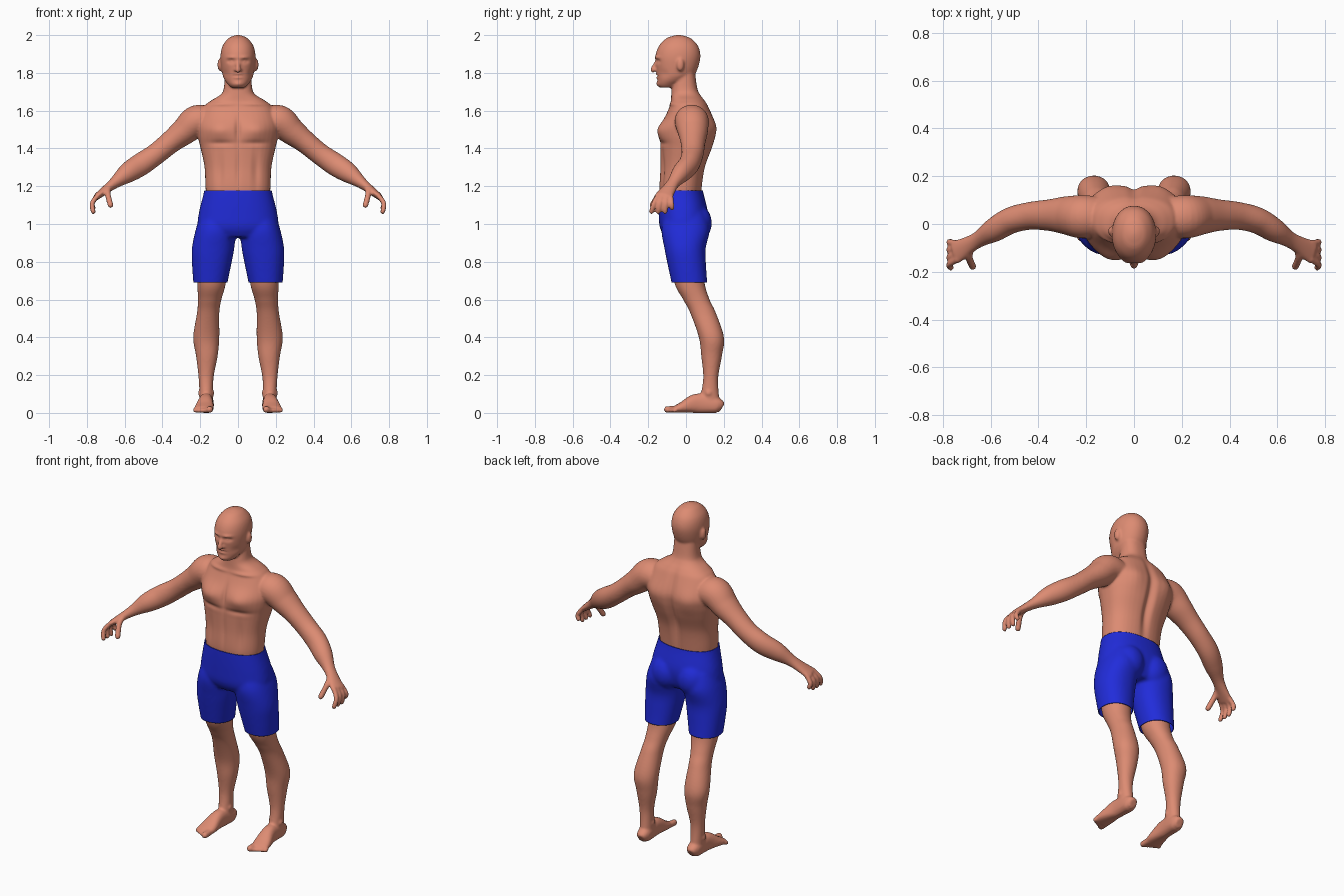
import bpy, bmesh, math
from mathutils import Vector, Matrix

if "Cube" in bpy.data.objects:
    bpy.data.objects.remove(bpy.data.objects["Cube"])

SEG = 40
X, Y = (1, 0, 0), (0, 1, 0)


def spline(rows, k=7):
    """Catmull-Rom interpolation of equal-length number rows."""
    out = []
    n = len(rows)
    for i in range(n - 1):
        p = [rows[max(i - 1, 0)], rows[i], rows[i + 1], rows[min(i + 2, n - 1)]]
        for j in range(k):
            t = j / k
            out.append([b + 0.5 * t * (c - a + t * (2*a - 5*b + 4*c - d + t * (3*(b - c) + d - a)))
                        for a, b, c, d in zip(*p)])
    return out + [list(rows[-1])]


def skin(bm, rings, power):
    """Closed skin over (centre, u, v) superellipse rings."""
    e = 2 / power
    loops = []
    for c, u, v in rings:
        loop = []
        for i in range(SEG):
            a = math.tau * i / SEG
            ca, sa = math.cos(a), math.sin(a)
            loop.append(bm.verts.new(c + u * math.copysign(abs(ca)**e, ca)
                                     + v * math.copysign(abs(sa)**e, sa)))
        loops.append(loop)
    for A, B in zip(loops, loops[1:]):
        for i in range(SEG):
            j = (i + 1) % SEG
            bm.faces.new((A[i], A[j], B[j], B[i]))
    bm.faces.new(loops[0][::-1])
    bm.faces.new(loops[-1])


def stack(bm, rows, power=2.2):
    """Horizontal sections: z, half width, front y, back y and optional x centre."""
    skin(bm, [(Vector((sum(x), (f + b) / 2, z)), Vector((w, 0, 0)), Vector((0, (b - f) / 2, 0)))
              for z, w, f, b, *x in spline(rows)], power)


def tube(bm, rows, ref=Y, power=2.0):
    """Sections along a path: x, y, z, radius towards ref, other radius."""
    rows = spline(rows)
    ref, rings = Vector(ref), []
    for i, r in enumerate(rows):
        t = (Vector(rows[min(i + 1, len(rows) - 1)][:3]) - Vector(rows[max(i - 1, 0)][:3])).normalized()
        u = (ref - t * ref.dot(t)).normalized()
        rings.append((Vector(r[:3]), u * r[3], t.cross(u) * r[4]))
    skin(bm, rings, power)


def ball(bm, c, r):
    bmesh.ops.create_uvsphere(bm, u_segments=24, v_segments=14, radius=1,
                              matrix=Matrix.Translation(c) @ Matrix.Diagonal((*r, 1)))


def digit(bm, pts, r, ref=Y):
    tube(bm, [(*p, r, r) for p in pts], ref)
    ball(bm, pts[-1], (r, r, r))


def mirror(bm):
    d = bmesh.ops.duplicate(bm, geom=bm.verts[:] + bm.edges[:] + bm.faces[:])
    bmesh.ops.scale(bm, vec=(-1, 1, 1), verts=[g for g in d["geom"] if isinstance(g, bmesh.types.BMVert)])


def fuse(bm, name, voxel, smooth, colour):
    """Merge overlapping volumes into one smooth surface."""
    bmesh.ops.recalc_face_normals(bm, faces=bm.faces[:])
    me = bpy.data.meshes.new(name)
    bm.to_mesh(me)
    bm.free()
    ob = bpy.data.objects.new(name, me)
    bpy.context.collection.objects.link(ob)
    m = ob.modifiers.new("fuse", 'REMESH')
    m.mode, m.voxel_size = 'VOXEL', voxel
    m = ob.modifiers.new("soften", 'SMOOTH')
    m.factor, m.iterations = 0.5, smooth
    new = bpy.data.meshes.new_from_object(ob.evaluated_get(bpy.context.evaluated_depsgraph_get()))
    ob.modifiers.clear()
    ob.data = new
    mat = bpy.data.materials.new(name + " colour")
    mat.diffuse_color = (*colour, 1)
    mat.use_nodes = True
    mat.node_tree.nodes["Principled BSDF"].inputs["Base Color"].default_value = mat.diffuse_color
    new.materials.clear()
    new.materials.append(mat)
    new.shade_smooth()
    return ob


def sculpt(me, depth, *strokes):
    """Soft mirrored pushes along y: x, y, z, x radius, z radius, push."""
    for v in me.vertices:
        x, y, z = abs(v.co.x), v.co.y, v.co.z
        for cx, cy, cz, rx, rz, push in strokes:
            d = ((z - cz) / rz)**2
            if d < 5:
                d += ((x - cx) / rx)**2 + ((y - cy) / depth)**2
                v.co.y += push * math.exp(-d)
    me.update()


body = bmesh.new()
# arm and palm
tube(body, [(.13, .03, 1.54, .08, .07), (.215, .03, 1.545, .09, .085), (.285, .036, 1.49, .08, .072),
            (.355, .037, 1.435, .066, .06), (.435, .034, 1.37, .058, .057), (.515, .015, 1.315, .055, .06),
            (.585, -.025, 1.27, .05, .053), (.66, -.07, 1.213, .034, .029), (.75, -.12, 1.143, .05, .017)])
# fingers and thumb
for i in range(4):
    y = -.146 + .022 * i
    digit(body, [(.737, y, 1.157), (.772, 1.4 * y + .035, 1.11), (.766, 1.65 * y + .058, (1.065, 1.085)[i == 3])], .0133)
digit(body, [(.675, -.085, 1.2), (.69, -.135, 1.168), (.675, -.178, 1.1)], .0155, X)
# leg
stack(body, [(.85, .085, -.085, .085, .135), (.69, .076, -.062, .098, .14), (.6, .062, -.015, .125, .15),
             (.53, .059, .022, .158, .158), (.4, .069, .068, .201, .168), (.3, .057, .081, .19, .165),
             (.18, .039, .091, .17, .169), (.06, .036, .07, .178, .167)], 2.1)
for x in (.137, .2):
    ball(body, (x, .12, .105), (.012, .017, .017))
# foot and toes
tube(body, [(.165, .19, .026, .022, .026), (.166, .16, .04, .038, .042), (.17, .06, .05, .038, .052),
            (.178, -.02, .029, .05, .029), (.184, -.065, .017, .05, .017)], X, 2.4)
for i in range(5):
    x, r = .15 + .019 * i, .0125 if i else .018
    digit(body, [(x, -.05, .02), (x, -.1 + i * .01, r)], r, X)
# ear and nostril
ball(body, (.094, -.03, 1.843), (.015, .02, .035))
ball(body, (.012, -.163, 1.816), (.009, .012, .008))
mirror(body)
# torso and neck
stack(body, [(1.1, .155, -.12, .075), (1.18, .171, -.14, .083), (1.3, .177, -.136, .102),
             (1.4, .198, -.137, .138), (1.47, .214, -.139, .155), (1.53, .217, -.126, .155),
             (1.62, .18, -.088, .12), (1.655, .14, -.08, .099), (1.685, .092, -.078, .076),
             (1.72, .075, -.075, .06), (1.82, .068, -.055, .045)], 2.35)
# head
stack(body, [(1.722, .035, -.138, -.06), (1.738, .052, -.15, -.035), (1.765, .072, -.152, .01),
             (1.8, .084, -.155, .052), (1.88, .093, -.163, .076), (1.94, .083, -.145, .065),
             (1.98, .054, -.108, .03), (1.995, .028, -.073, -.005), (2.001, .006, -.046, -.034)], 2.1)
# nose
tube(body, [(0, -.152, 1.868, .008, .008), (0, -.176, 1.819, .013, .012), (0, -.166, 1.808, .01, .012)], X)

body = fuse(body, "body", .0065, 6, (.72, .26, .17))
# chest, belly, spine and shoulder blades
sculpt(body.data, .06,
       (.1, -.12, 1.5, .075, .05, -.024), (.095, -.14, 1.428, .075, .014, .008),
       (0, -.14, 1.5, .014, .07, .012), (0, -.14, 1.3, .012, .1, .006), (.095, -.12, 1.28, .02, .1, .008),
       (.1, -.085, 1.635, .08, .01, -.007), (0, .13, 1.38, .024, .22, -.024), (.11, .14, 1.5, .06, .07, .012))
# eye sockets, eyes, brows, lips and chin
sculpt(body.data, .03,
       (.035, -.145, 1.862, .02, .011, .014), (.035, -.14, 1.86, .011, .006, -.008),
       (.036, -.15, 1.882, .026, .008, -.007), (0, -.155, 1.793, .02, .005, -.006),
       (0, -.155, 1.785, .024, .004, .006), (0, -.155, 1.775, .018, .005, -.006),
       (0, -.14, 1.74, .025, .013, -.007), (.065, -.11, 1.795, .022, .02, .006))
# flat soles
for v in body.data.vertices:
    v.co.z = max(v.co.z, 0)

# shorts
shorts = bmesh.new()
stack(shorts, [(1.06, .085, -.11, .1, .11), (.97, .106, -.13, .125, .118), (.87, .112, -.114, .104, .132),
               (.78, .103, -.096, .106, .14), (.66, .086, -.07, .115, .148)])
ball(shorts, (.085, .055, 1.005), (.09, .082, .1))
mirror(shorts)
stack(shorts, [(1.24, .173, -.142, .089), (1.18, .178, -.147, .089), (1.06, .207, -.145, .116),
               (.98, .212, -.138, .108), (.93, .17, -.11, .085)], 2.3)
shorts = fuse(shorts, "shorts", .01, 5, (.015, .025, .7))

# cut the waistband and hems open
cut = bmesh.new()
cut.from_mesh(shorts.data)
for z, n in ((1.178, 1), (.69, -1)):
    bmesh.ops.bisect_plane(cut, geom=cut.verts[:] + cut.edges[:] + cut.faces[:], dist=1e-5,
                           plane_co=(0, 0, z), plane_no=(0, 0, n), clear_outer=True)
cut.to_mesh(shorts.data)
cut.free()
m = shorts.modifiers.new("cloth", 'SOLIDIFY')
m.thickness, m.offset = .004, -1
